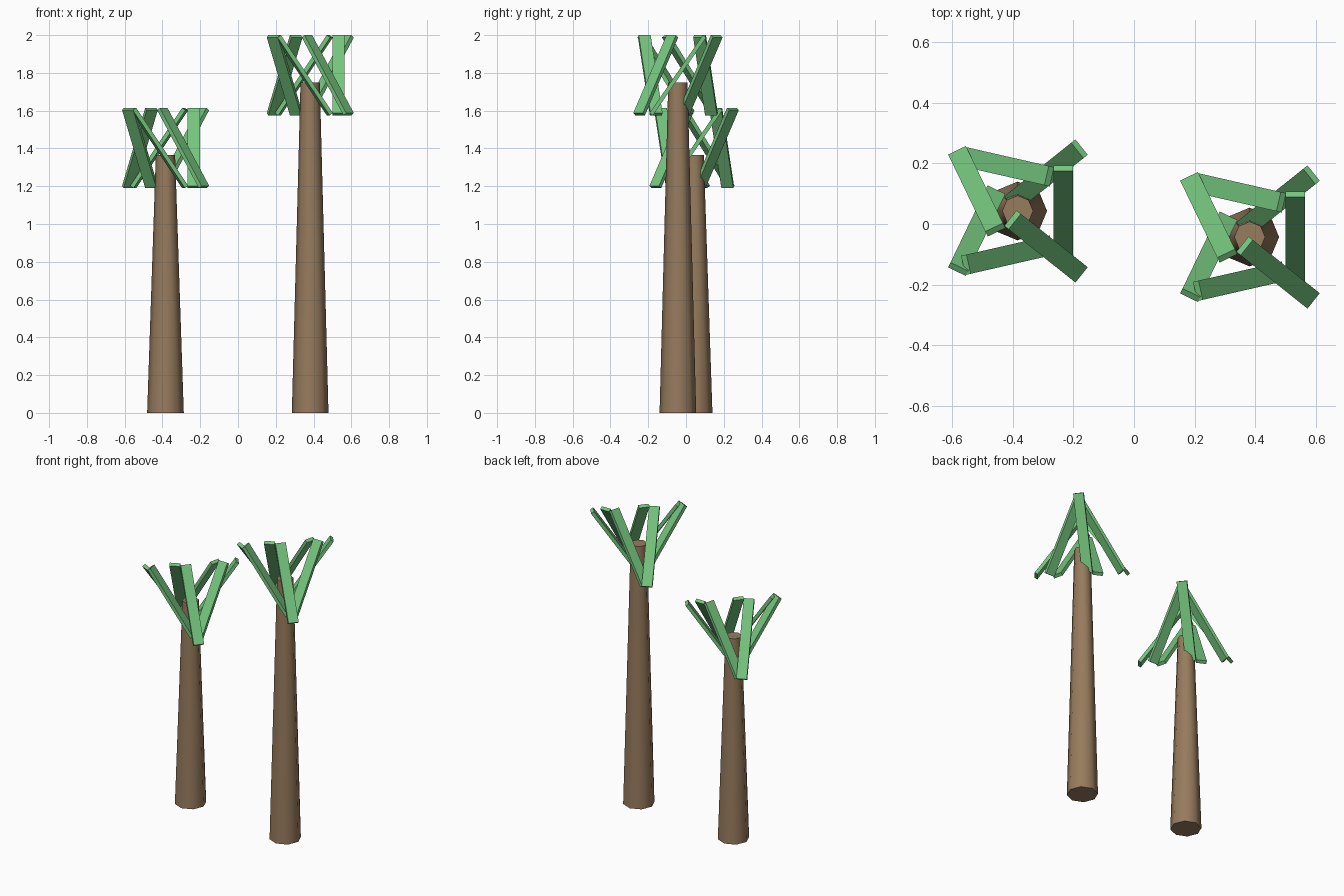
import bpy
from math import cos, sin, pi, radians

if "Cube" in bpy.data.objects:
    bpy.data.objects.remove(bpy.data.objects["Cube"])


def material(name, rgb):
    m = bpy.data.materials.new(name)
    m.diffuse_color = (*rgb, 1)
    m.use_nodes = True
    m.node_tree.nodes["Principled BSDF"].inputs["Base Color"].default_value = m.diffuse_color
    return m


bark = material("bark", (0.31, 0.20, 0.11))
green = material("leaf_green", (0.18, 0.56, 0.21))

LEAVES = 7
LEAF_SIZE = (0.065, 0.022, 0.50)
LEAF_RING = 0.15
LEAF_TILT = -0.6


def tree(label, x, y, height):
    # Tapered eight-sided trunk
    bpy.ops.mesh.primitive_cone_add(vertices=8, radius1=0.097, radius2=0.051,
                                    depth=height, location=(x, y, height / 2))
    trunk = bpy.context.object
    trunk.name = f"{label}_trunk"
    trunk.data.materials.append(bark)
    bpy.ops.object.shade_smooth_by_angle(angle=radians(60))

    # Leaning leaf slats: the ring runs clockwise while the slats turn anticlockwise
    for i in range(LEAVES):
        a = 2 * pi * i / LEAVES
        bpy.ops.mesh.primitive_cube_add(
            size=1,
            location=(x + LEAF_RING * cos(a), y - LEAF_RING * sin(a), height + 0.0375),
            rotation=(LEAF_TILT, 0, a))
        leaf = bpy.context.object
        leaf.name = f"{label}_leaf_{i + 1}"
        leaf.scale = LEAF_SIZE
        leaf.data.materials.append(green)


tree("short_tree", -0.384, 0.043, 1.365)
tree("tall_tree", 0.382, -0.043, 1.75)
